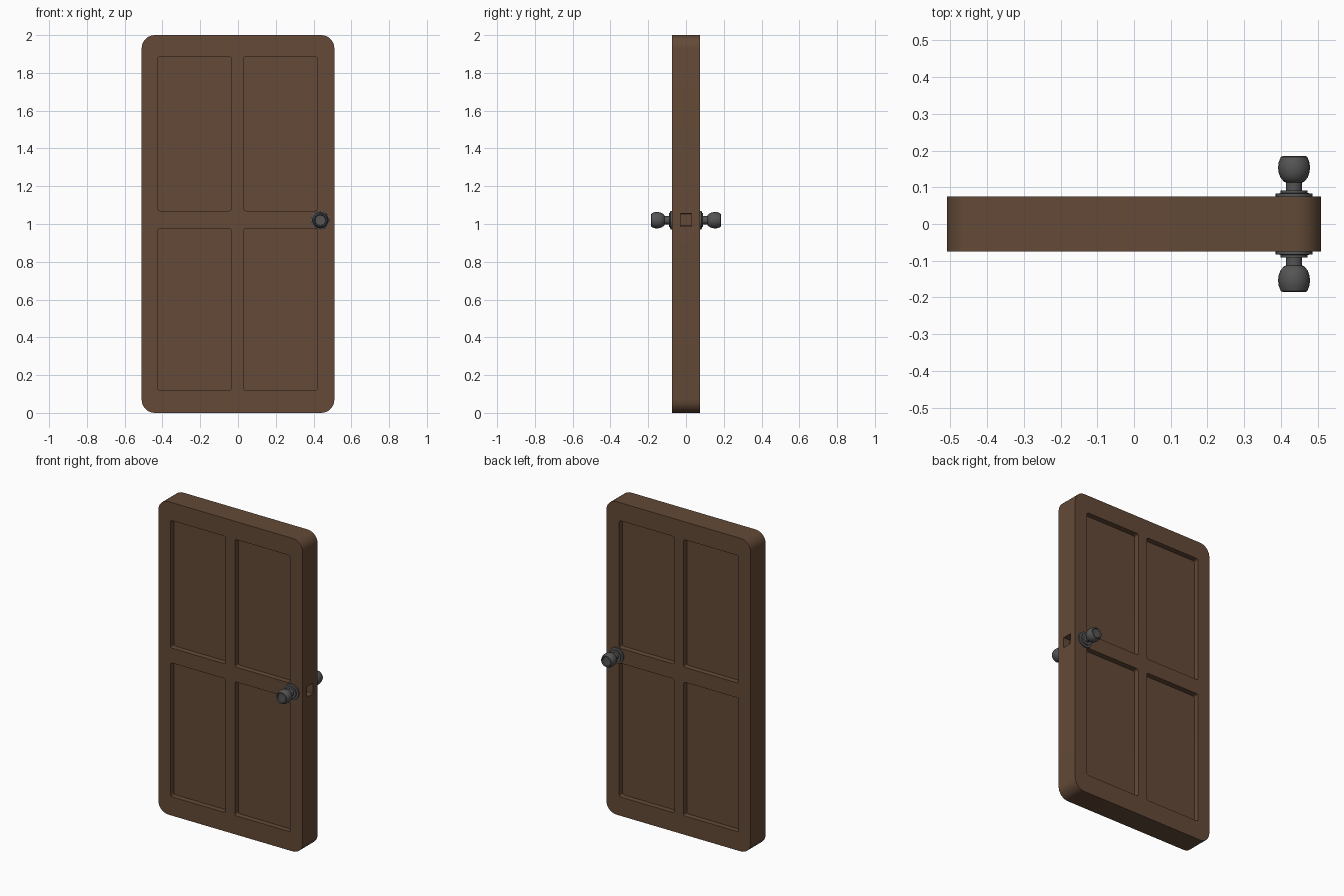
import bpy, bmesh, math

if "Cube" in bpy.data.objects:
    bpy.data.objects.remove(bpy.data.objects["Cube"])


def material(name, color):
    m = bpy.data.materials.new(name)
    m.diffuse_color = (*color, 1)
    m.use_nodes = True
    m.node_tree.nodes["Principled BSDF"].inputs["Base Color"].default_value = m.diffuse_color
    return m


def add_object(name, bm, mat=None):
    bmesh.ops.recalc_face_normals(bm, faces=bm.faces)
    me = bpy.data.meshes.new(name)
    bm.to_mesh(me)
    bm.free()
    ob = bpy.data.objects.new(name, me)
    bpy.context.collection.objects.link(ob)
    if mat:
        me.materials.append(mat)
    return ob


def select(ob):
    bpy.ops.object.select_all(action='DESELECT')
    ob.select_set(True)
    bpy.context.view_layer.objects.active = ob


def slab(name, x0, x1, y0, y1, z0, z1, r, steps, mat=None):
    """Rounded rectangle in xz, extruded along y."""
    bm = bmesh.new()
    corners = [(x1 - r, z1 - r), (x0 + r, z1 - r), (x0 + r, z0 + r), (x1 - r, z0 + r)]
    ring = []
    for q, (cx, cz) in enumerate(corners):
        for i in range(steps + 1):
            a = math.pi / 2 * (q + i / steps)
            ring.append(bm.verts.new((cx + r * math.cos(a), y0, cz + r * math.sin(a))))
    face = bm.faces.new(ring)
    ext = bmesh.ops.extrude_face_region(bm, geom=[face])
    for v in ext['geom']:
        if isinstance(v, bmesh.types.BMVert):
            v.co.y = y1
    return add_object(name, bm, mat)


def lathe(name, profile, cx, cz, seg, mat):
    """Revolve (radius, y) points about a y-parallel axis."""
    bm = bmesh.new()
    vs = [bm.verts.new((cx + r, y, cz)) for r, y in profile]
    es = [bm.edges.new(p) for p in zip(vs, vs[1:])]
    bmesh.ops.spin(bm, geom=vs + es, cent=(cx, 0, cz), axis=(0, 1, 0),
                   angle=2 * math.pi, steps=seg, use_merge=False)
    bmesh.ops.remove_doubles(bm, verts=bm.verts, dist=1e-5)
    return add_object(name, bm, mat)


wood = material("wood", (0.125, 0.068, 0.038))
metal = material("dark_metal", (0.09, 0.09, 0.09))

# door leaf
T = 0.075
door = slab("door_leaf", -0.51, 0.51, -T, T, 0, 2, 0.07, 8, wood)

# recessed panels on both faces, and the latch socket in the edge
DEPTH = 0.035
cutters = []
for x0, x1 in ((-0.425, -0.035), (0.03, 0.42)):
    for z0, z1 in ((0.12, 0.975), (1.07, 1.885)):
        for y0, y1 in ((-0.2, DEPTH - T), (T - DEPTH, 0.2)):
            cutters.append(slab("panel_cutter", x0, x1, y0, y1, z0, z1, 0.012, 3))
cutters.append(slab("latch_cutter", 0.465, 0.6, -0.03, 0.03, 0.988, 1.055, 0.003, 1))

select(door)
for c in cutters:
    mod = door.modifiers.new("cut", 'BOOLEAN')
    mod.operation = 'DIFFERENCE'
    mod.solver = 'EXACT'
    mod.object = c
    bpy.ops.object.modifier_apply(modifier=mod.name)
    bpy.data.objects.remove(c)
select(door)
bpy.ops.object.shade_smooth_by_angle(angle=math.radians(30))

# rosettes and knobs, mirrored to the back face
KX, KZ = 0.436, 1.02
rosette = [(0, -0.07), (0.05, -0.07), (0.05, -0.083), (0.037, -0.084),
           (0.037, -0.091), (0, -0.091)]
knob = [(0, -0.088), (0.022, -0.088), (0.022, -0.113), (0.027, -0.115),
        (0.037, -0.126), (0.042, -0.14), (0.0435, -0.153), (0.042, -0.168),
        (0.036, -0.183), (0.031, -0.185), (0.027, -0.178), (0, -0.176)]
for name, profile in (("knob_rosette", rosette), ("door_knob", knob)):
    ob = lathe(name, profile, KX, KZ, 20, metal)
    mir = ob.modifiers.new("mirror", 'MIRROR')
    mir.use_axis = (False, True, False)
    select(ob)
    bpy.ops.object.modifier_apply(modifier=mir.name)
    bpy.ops.object.shade_smooth_by_angle(angle=math.radians(30))
